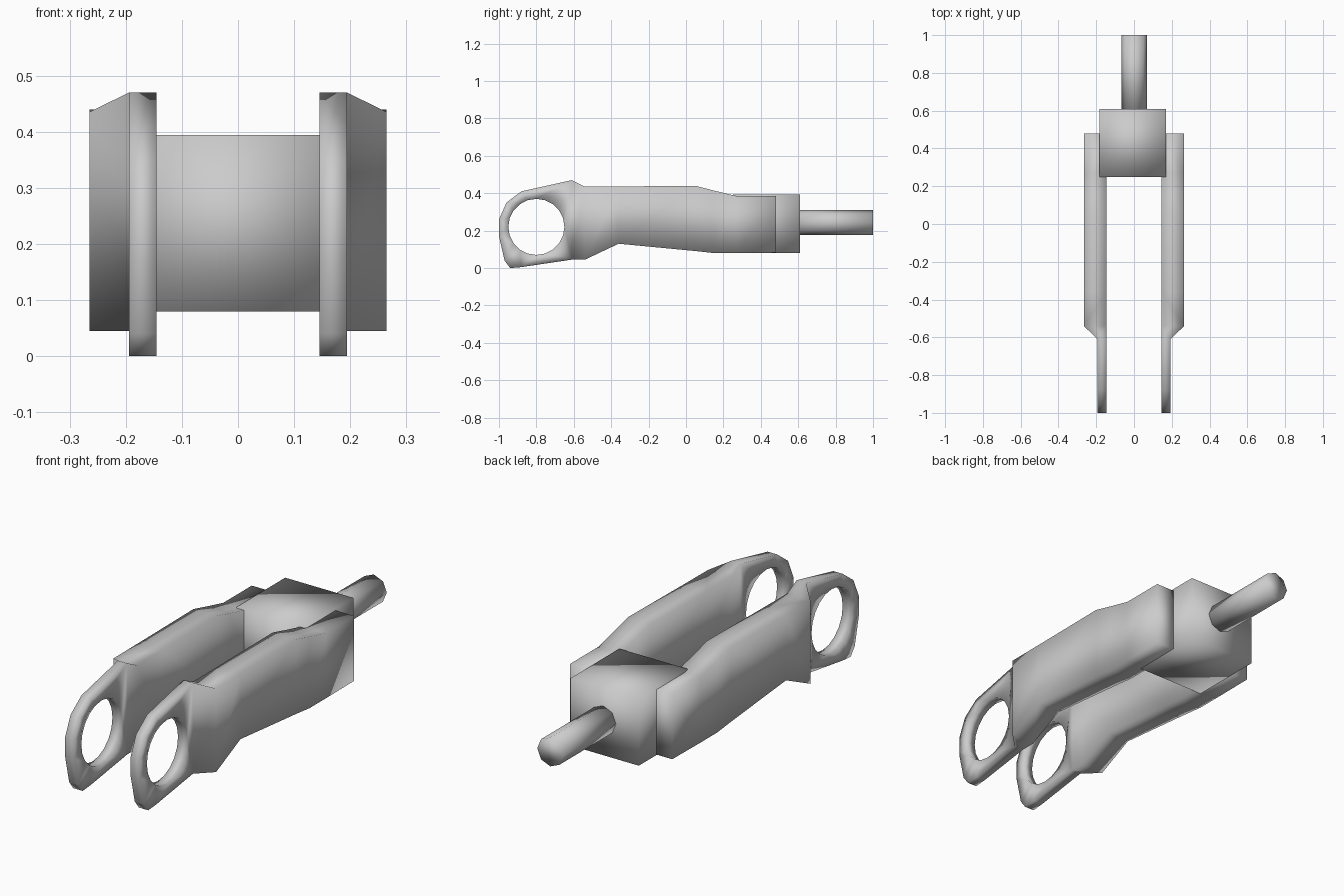
import bpy, bmesh, math
from mathutils import Matrix, Vector

if "Cube" in bpy.data.objects:
    bpy.data.objects.remove(bpy.data.objects["Cube"], do_unlink=True)

grey = bpy.data.materials.new("plain_grey")
grey.use_nodes = True
grey.diffuse_color = (0.6, 0.6, 0.6, 1)
grey.node_tree.nodes["Principled BSDF"].inputs["Base Color"].default_value = (0.6, 0.6, 0.6, 1)


def finish(bm, name):
    """Turn a bmesh into a smooth shaded object."""
    bmesh.ops.recalc_face_normals(bm, faces=bm.faces[:])
    for f in bm.faces:
        f.smooth = True
    mesh = bpy.data.meshes.new(name)
    bm.to_mesh(mesh)
    bm.free()
    mesh.materials.append(grey)
    ob = bpy.data.objects.new(name, mesh)
    bpy.context.collection.objects.link(ob)
    return ob


INNER, PLATE, OUTER = 0.145, 0.194, 0.265
JOIN = -0.61
# eye plate outline (y, z)
OUTLINE = [(JOIN, 0.47), (-0.88, 0.41), (-0.96, 0.35), (-1, 0.26), (-1, 0.17),
           (-0.97, 0.04), (-0.94, 0.0), (-0.88, 0.005), (JOIN, 0.045)]
# arm sections (y, bottom z, top z, outer x)
SECTIONS = [(JOIN, 0.045, 0.47, PLATE), (-0.54, 0.045, 0.435, OUTER),
            (-0.36, 0.13, 0.436, OUTER), (0.05, 0.091, 0.44, OUTER),
            (0.15, 0.08, 0.414, OUTER), (0.27, 0.08, 0.385, OUTER),
            (0.48, 0.082, 0.385, OUTER)]


def arm(name, side):
    bm = bmesh.new()
    # eye plate with a round hole
    hole = [(-0.8 + 0.15 * math.cos(a), 0.22 + 0.15 * math.sin(a))
            for a in (math.tau * i / 20 for i in range(20))]
    edges = []
    for loop in (OUTLINE, hole):
        vs = [bm.verts.new((INNER, y, z)) for y, z in loop]
        edges += [bm.edges.new((v, vs[i - 1])) for i, v in enumerate(vs)]
    bmesh.ops.triangle_fill(bm, edges=edges, use_beauty=True)
    geo = bmesh.ops.extrude_face_region(bm, geom=bm.faces[:], use_keep_orig=True)["geom"]
    for v in geo:
        if isinstance(v, bmesh.types.BMVert):
            v.co.x = PLATE
    # open the plate where the arm joins it
    wall = [f for f in bm.faces if all(abs(v.co.y - JOIN) < 1e-4 for v in f.verts)]
    bmesh.ops.delete(bm, geom=wall, context='FACES_ONLY')
    # bent arm of rectangular section
    rings = [[bm.verts.new(p) for p in ((INNER, y, b), (x, y, b), (x, y, t), (INNER, y, t))]
             for y, b, t, x in SECTIONS]
    for r, s in zip(rings, rings[1:]):
        for i in range(4):
            bm.faces.new((r[i - 1], r[i], s[i], s[i - 1]))
    bm.faces.new(rings[-1])
    bmesh.ops.remove_doubles(bm, verts=bm.verts[:], dist=1e-4)
    for v in bm.verts:
        v.co.x *= side
    finish(bm, name)


arm("left_arm", 1)
arm("right_arm", -1)

# block joining the arms
bm = bmesh.new()
bmesh.ops.create_cube(bm, size=1, matrix=Matrix.Translation((-0.007, 0.43, 0.237))
                      @ Matrix.Diagonal((0.352, 0.36, 0.315, 1)))
finish(bm, "end_block")

# rod out of the block
bm = bmesh.new()
bmesh.ops.create_cone(bm, cap_ends=True, segments=8, radius1=0.067, radius2=0.067, depth=0.41,
                      matrix=Matrix.Translation((0.002, 0.795, 0.243))
                      @ Matrix.Rotation(math.pi / 2, 4, 'X'))
finish(bm, "rod")
